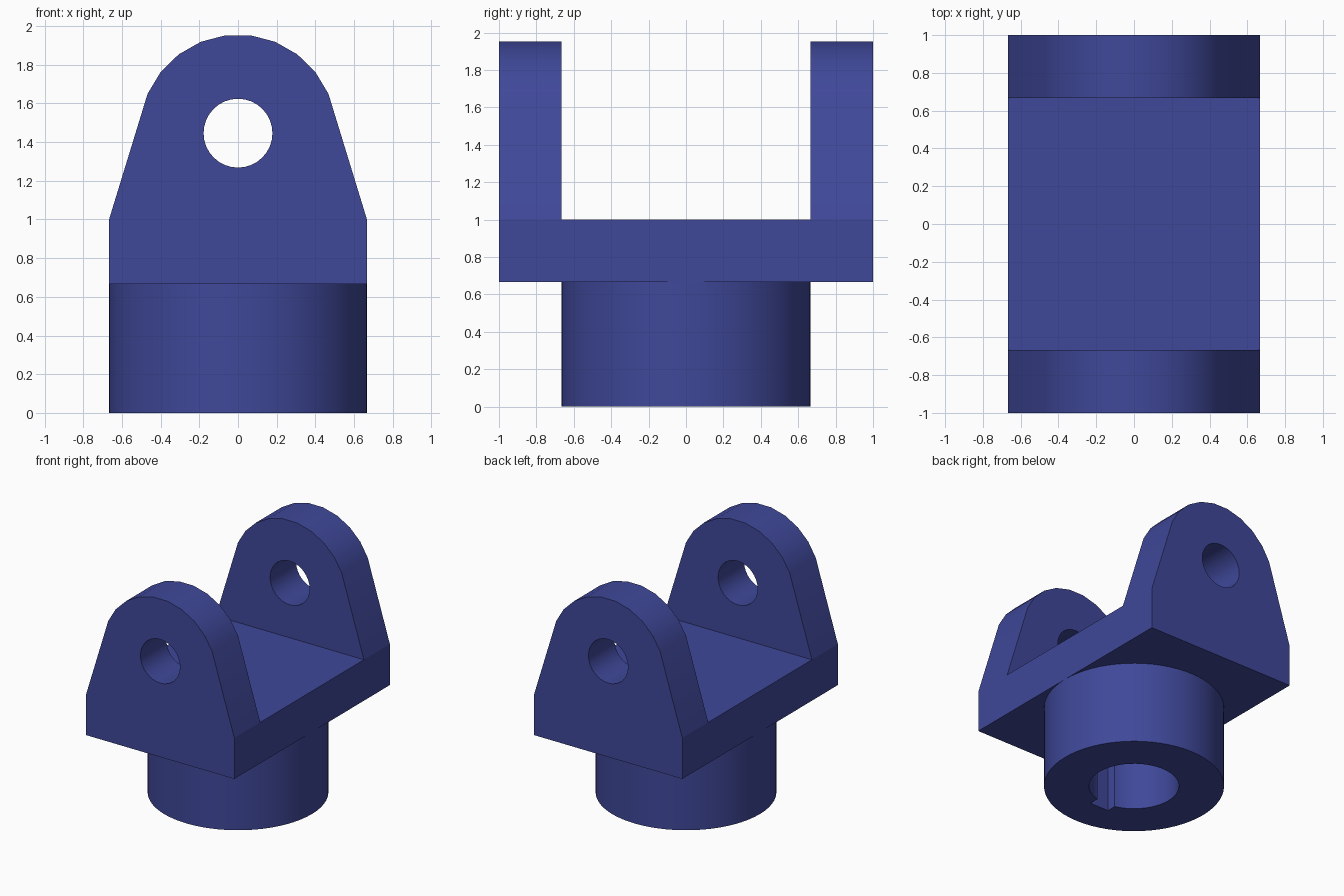
import bpy, math

if "Cube" in bpy.data.objects:
    bpy.data.objects.remove(bpy.data.objects["Cube"])

blue = bpy.data.materials.new("blue_paint")
blue.diffuse_color = (0.05, 0.065, 0.32, 1)
blue.use_nodes = True
blue.node_tree.nodes["Principled BSDF"].inputs["Base Color"].default_value = blue.diffuse_color


def prism(name, profile, axis, start, end):
    """Extrude a closed 2D profile along y (profile = x,z) or z (profile = x,y)."""
    def place(p, t):
        return (p[0], t, p[1]) if axis == "y" else (p[0], p[1], t)
    n = len(profile)
    verts = [place(p, t) for t in (start, end) for p in profile]
    faces = [list(range(n))[::-1], list(range(n, 2 * n))]
    faces += [(i, (i + 1) % n, n + (i + 1) % n, n + i) for i in range(n)]
    if axis == "y":
        faces = [tuple(reversed(f)) for f in faces]
    mesh = bpy.data.meshes.new(name)
    mesh.from_pydata(verts, [], faces)
    obj = bpy.data.objects.new(name, mesh)
    bpy.context.collection.objects.link(obj)
    return obj


def arc(cx, cy, r, a0, a1, steps):
    return [(cx + r * math.cos(math.radians(a0 + (a1 - a0) * i / steps)),
             cy + r * math.sin(math.radians(a0 + (a1 - a0) * i / steps)))
            for i in range(steps + 1)]


def circle(cx, cy, r, n):
    return arc(cx, cy, r, 0, 360, n)[:-1]


def rect(x0, y0, x1, y1):
    return [(x0, y0), (x1, y0), (x1, y1), (x0, y1)]


def finish(obj, cutters):
    """Cut the holes, then smooth the curved walls and colour the part."""
    bpy.ops.object.select_all(action="DESELECT")
    bpy.context.view_layer.objects.active = obj
    obj.select_set(True)
    for c in cutters:
        mod = obj.modifiers.new("cut", "BOOLEAN")
        mod.operation, mod.solver, mod.object = "DIFFERENCE", "EXACT", c
        bpy.ops.object.modifier_apply(modifier=mod.name)
        bpy.data.objects.remove(c)
    obj.data.materials.clear()
    obj.data.materials.append(blue)
    bpy.ops.object.shade_smooth_by_angle(angle=math.radians(16))


R = 2 / 3      # hub radius, half width and plate underside
PIN_Z = 1.446  # pin hole centre

# Yoke: ear outline run front to back, then the slot and pin holes cut out
outline = [(-R, R), (R, R), (R, 1.0)] + arc(0, PIN_Z, 0.51, 23.6, 156.4, 9) + [(-R, 1.0)]
yoke = prism("yoke", outline, "y", -1, 1)
finish(yoke, [
    prism("slot_cutter", rect(-1, 1, 1, 2.2), "y", -R, R),
    prism("pin_cutter", circle(0, PIN_Z, 0.178, 32), "y", -1.2, 1.2),
])

# Hub: round boss with a bore and a keyway towards the front
hub = prism("hub", circle(0, 0, R, 64), "z", 0, R)
finish(hub, [
    prism("bore_cutter", circle(0, 0, 0.333, 48), "z", -0.2, 0.9),
    prism("keyway_cutter", rect(-0.084, -0.4, 0.084, 0), "z", -0.2, 0.9),
])
